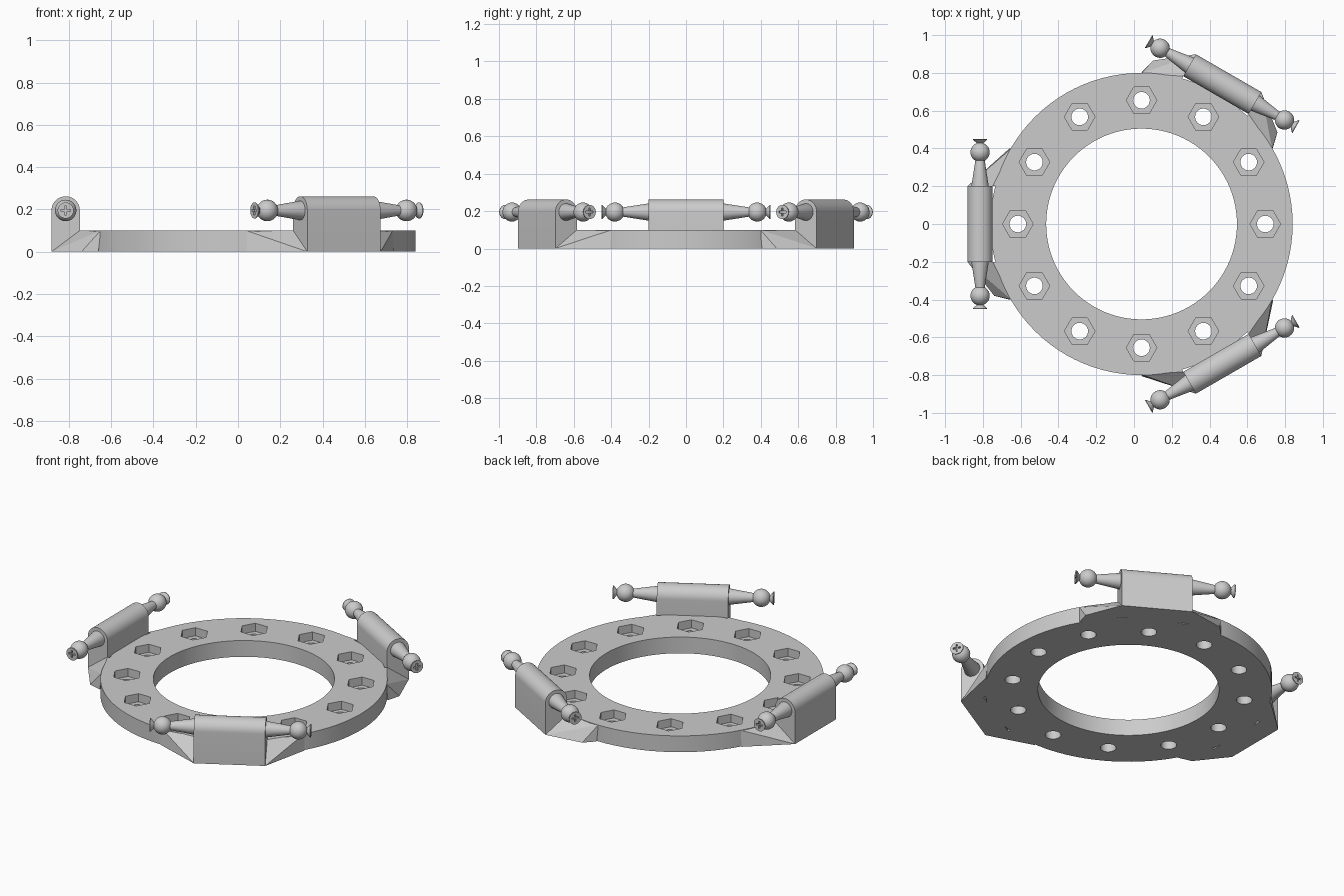
import bpy, bmesh
from math import sin, cos, pi, radians, asin
from mathutils import Matrix, Vector

if "Cube" in bpy.data.objects:
    bpy.data.objects.remove(bpy.data.objects["Cube"])

CX, AXIS_D, AXIS_Z, R_BLOCK = 0.04, 0.855, 0.195, 0.067


def finish(name, bm, matrix=Matrix(), angle=30):
    bmesh.ops.recalc_face_normals(bm, faces=bm.faces)
    mesh = bpy.data.meshes.new(name)
    bm.to_mesh(mesh)
    bm.free()
    ob = bpy.data.objects.new(name, mesh)
    bpy.context.collection.objects.link(ob)
    ob.matrix_world = matrix
    smooth(ob, angle)
    return ob


def smooth(ob, angle=30):
    bpy.ops.object.select_all(action='DESELECT')
    bpy.context.view_layer.objects.active = ob
    ob.select_set(True)
    bpy.ops.object.shade_smooth_by_angle(angle=radians(angle))


def add_prism(bm, points, vec):
    """Extrude a closed outline of 3D points along a vector."""
    a = [bm.verts.new(p) for p in points]
    b = [bm.verts.new(Vector(p) + Vector(vec)) for p in points]
    bm.faces.new(a)
    bm.faces.new(b)
    n = len(a)
    for i in range(n):
        j = (i + 1) % n
        bm.faces.new((a[i], a[j], b[j], b[i]))


def circle(x, y, z, r, n):
    return [(x + r * cos(2 * pi * i / n), y + r * sin(2 * pi * i / n), z) for i in range(n)]


def cut(ob, bm, name):
    cutter = finish(name, bm, ob.matrix_world.copy())
    cutter.hide_render = True
    mod = ob.modifiers.new(name, 'BOOLEAN')
    mod.operation, mod.solver, mod.object = 'DIFFERENCE', 'EXACT', cutter
    bpy.context.view_layer.update()
    bpy.ops.object.select_all(action='DESELECT')
    bpy.context.view_layer.objects.active = ob
    ob.select_set(True)
    bpy.ops.object.modifier_apply(modifier=name)
    bpy.data.objects.remove(cutter)
    smooth(ob)


# Flat ring: four circles bridged into a closed band
bm = bmesh.new()
n = 96
loops = [[bm.verts.new(p) for p in circle(0, 0, z, r, n)]
         for r, z in ((0.8, 0), (0.8, 0.1), (0.505, 0.1), (0.505, 0))]
for k in range(4):
    a, b = loops[k], loops[(k + 1) % 4]
    for i in range(n):
        j = (i + 1) % n
        bm.faces.new((a[i], a[j], b[j], b[i]))
ring = finish("ring_plate", bm, Matrix.Translation((CX, 0, 0)))

# Twelve through holes with hexagonal nut pockets
for name, r, sides, z in (("bolt_holes", 0.044, 24, -0.05), ("nut_pockets", 0.081, 6, 0.05)):
    bm = bmesh.new()
    for i in range(12):
        a = i * pi / 6
        add_prism(bm, circle(0.655 * cos(a), 0.655 * sin(a), z, r, sides), (0, 0, 0.2))
    cut(ring, bm, name)

# Half profile of a ball stud with its flared screw head: (distance, radius)
ball_c, ball_r = 0.38, 0.051
a0, a1 = pi - asin(0.025 / ball_r), asin(0.017 / ball_r)
stud = [(0.15, 0), (0.15, 0.046), (0.2, 0.046)]
stud += [(ball_c + ball_r * cos(a0 + (a1 - a0) * i / 12),
          ball_r * sin(a0 + (a1 - a0) * i / 12)) for i in range(13)]
stud += [(0.447, 0.038), (0.451, 0.038), (0.451, 0)]


def add_lathe(bm, profile, side, n=32):
    """Revolve a profile about the rod axis, pointing to +y or -y."""
    prev = None
    for s, r in profile:
        row = [bm.verts.new((AXIS_D + x, side * s, AXIS_Z + y))
               for x, y, _ in (circle(0, 0, 0, r, n) if r else [(0, 0, 0)])]
        if prev:
            for i in range(n):
                j = (i + 1) % n
                if len(prev) == 1:
                    bm.faces.new((prev[0], row[i], row[j]))
                elif len(row) == 1:
                    bm.faces.new((prev[i], prev[j], row[0]))
                else:
                    bm.faces.new((prev[i], prev[j], row[j], row[i]))
        prev = row


def cross(w, h):
    """Outline of a plus sign."""
    quarter = [(w, w), (w, h), (-w, h)]
    pts = []
    for k in range(4):
        c, s = (1, 0, -1, 0)[k], (0, 1, 0, -1)[k]
        pts += [(x * c - y * s, x * s + y * c) for x, y in quarter]
    return pts[0:1] + [p for i, p in enumerate(pts[1:]) if (i + 1) % 3]  + []


# Three arms: angle, and which ends carry a wider foot
for idx, (deg, feet) in enumerate(((180, (1,)), (60, (1, -1)), (300, ()))):
    M = Matrix.Translation((CX, 0, 0)) @ Matrix.Rotation(radians(deg), 4, 'Z')

    # Round-topped mounting block
    bm = bmesh.new()
    outline = [(AXIS_D + R_BLOCK, -0.2, 0)]
    outline += [(AXIS_D + R_BLOCK * cos(pi * i / 20), -0.2, AXIS_Z + R_BLOCK * sin(pi * i / 20))
                for i in range(21)]
    outline += [(AXIS_D - R_BLOCK, -0.2, 0)]
    add_prism(bm, outline, (0, 0.4, 0))
    finish(f"mount_block_{idx}", bm, M)

    for side in (1, -1):
        # Sloped gusset joining the block to the ring
        bm = bmesh.new()
        pts = [(0.922, 0.2, 0), (0.70, 0.40, 0), (0.70, 0.2, 0),
               (0.788, 0.2, 0.1), (0.69, 0.40, 0.1), (0.70, 0.2, 0.1)]
        if side in feet:
            pts.append((0.78, 0.38, 0))
        for x, y, z in pts:
            bm.verts.new((x, side * y, z))
        bmesh.ops.convex_hull(bm, input=bm.verts)
        finish(f"gusset_{idx}_{'a' if side > 0 else 'b'}", bm, M, 10)

        # Ball stud and its cross-shaped recess
        bm = bmesh.new()
        add_lathe(bm, stud, side)
        ob = finish(f"ball_stud_{idx}_{'a' if side > 0 else 'b'}", bm, M)
        bm = bmesh.new()
        w, h = 0.005, 0.022
        plus = [(w, w), (w, h), (-w, h), (-w, w), (-h, w), (-h, -w),
                (-w, -w), (-w, -h), (w, -h), (w, -w), (h, -w), (h, w)]
        add_prism(bm, [(AXIS_D + x, side * 0.438, AXIS_Z + y) for x, y in plus],
                  (0, side * 0.04, 0))
        cut(ob, bm, "cross_recess")
